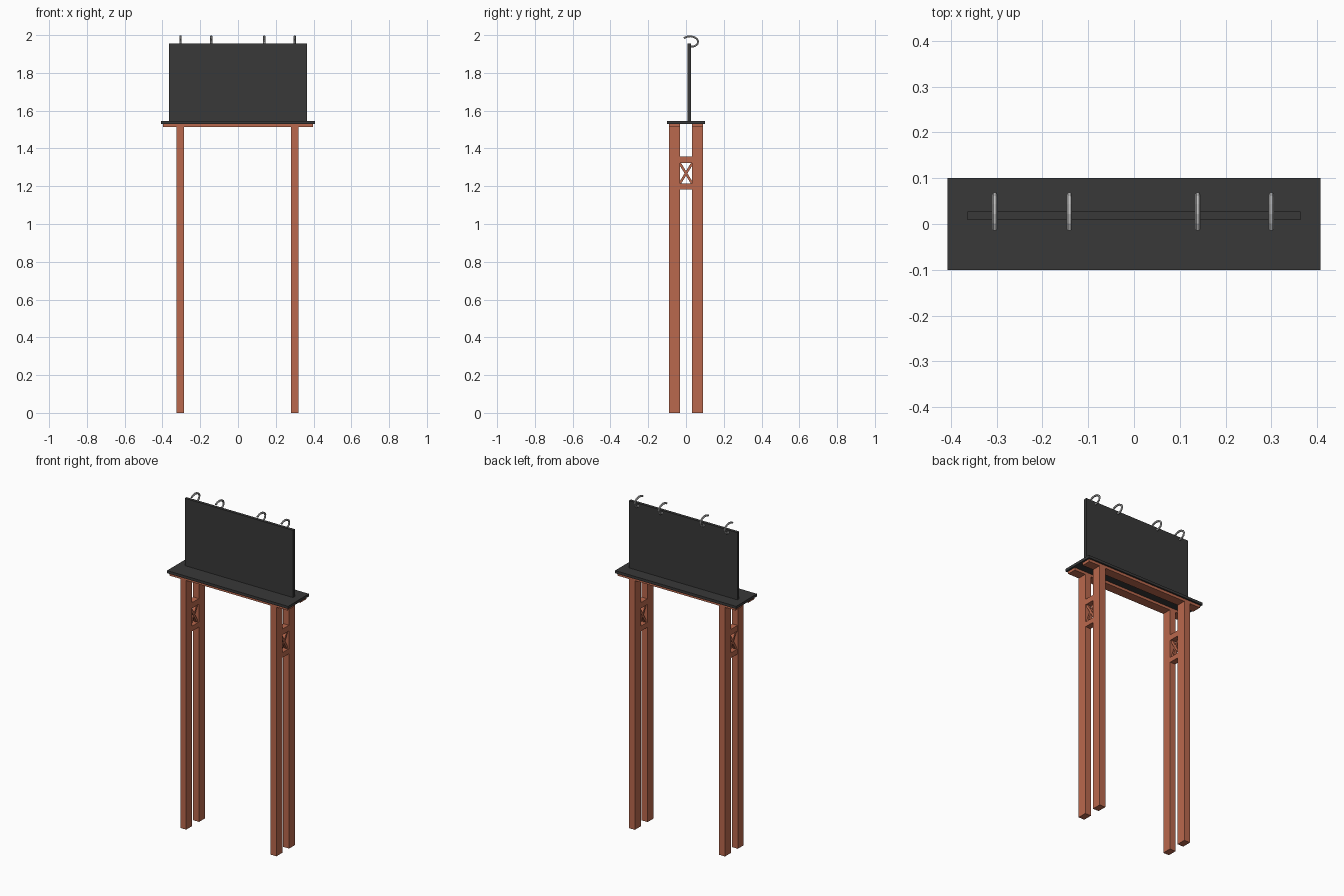
import bpy
from math import atan2, hypot

if "Cube" in bpy.data.objects:
    bpy.data.objects.remove(bpy.data.objects["Cube"])


def material(name, color):
    m = bpy.data.materials.new(name)
    m.diffuse_color = color
    m.use_nodes = True
    m.node_tree.nodes["Principled BSDF"].inputs["Base Color"].default_value = m.diffuse_color
    return m


WOOD = material("red_wood", (0.49, 0.14, 0.075, 1))
DARK = material("dark_board", (0.04, 0.04, 0.04, 1))
STEEL = material("steel", (0.5, 0.5, 0.5, 1))


def box(name, x, y, z, mat, rot_x=0):
    """Box from (min, max) ranges, turned about its own centre."""
    r = (x, y, z)
    bpy.ops.mesh.primitive_cube_add(size=1, location=[(a + b) / 2 for a, b in r])
    o = bpy.context.object
    o.name = name
    o.scale = [b - a for a, b in r]
    o.rotation_euler.x = rot_x
    o.data.materials.append(mat)
    return o


# Deck with the upright board on it
box("deck", (-0.407, 0.407), (-0.1, 0.1), (1.53, 1.546), DARK)
box("board", (-0.364, 0.364), (0.009, 0.027), (1.546, 1.955), DARK)

# Rails under the deck
for side, (y0, y1) in (("front", (-0.09, -0.033)), ("back", (0.033, 0.09))):
    box(f"{side}_rail", (-0.396, 0.396), (y0, y1), (1.514, 1.53), WOOD)
    # Legs
    for end, cx in (("left", -0.305), ("right", 0.301)):
        box(f"{side}_{end}_leg", (cx - 0.02, cx + 0.02), (y0, y1), (0, 1.514), WOOD)

# Cross braces between each pair of legs
for end, cx in (("left", -0.305), ("right", 0.301)):
    xr = (cx - 0.018, cx + 0.018)
    box(f"{end}_upper_brace", xr, (-0.033, 0.033), (1.322, 1.357), WOOD)
    box(f"{end}_lower_brace", xr, (-0.033, 0.033), (1.183, 1.214), WOOD)
    length, angle = hypot(0.066, 0.108), atan2(0.066, 0.108)
    for i, s in enumerate((-1, 1)):
        box(f"{end}_diagonal_{i + 1}", (cx - 0.01, cx + 0.01), (-0.0065, 0.0065),
            (1.268 - length / 2, 1.268 + length / 2), WOOD, s * angle)

# Open hooks along the top of the board
HOOK = [(-0.012, 1.984), (0.003, 1.991), (0.022, 1.994), (0.042, 1.990),
        (0.057, 1.981), (0.064, 1.967), (0.060, 1.952), (0.047, 1.942),
        (0.033, 1.939), (0.018, 1.942)]
for i, x in enumerate((-0.304, -0.141, 0.139, 0.300)):
    c = bpy.data.curves.new("hook", "CURVE")
    c.dimensions = "3D"
    c.bevel_depth = 0.006
    c.bevel_resolution = 1
    c.use_fill_caps = True
    s = c.splines.new("POLY")
    s.points.add(len(HOOK) - 1)
    for p, (y, z) in zip(s.points, HOOK):
        p.co = (x, y, z, 1)
    s.use_smooth = False
    c.materials.append(STEEL)
    o = bpy.data.objects.new(f"hook_{i + 1}", c)
    bpy.context.collection.objects.link(o)
